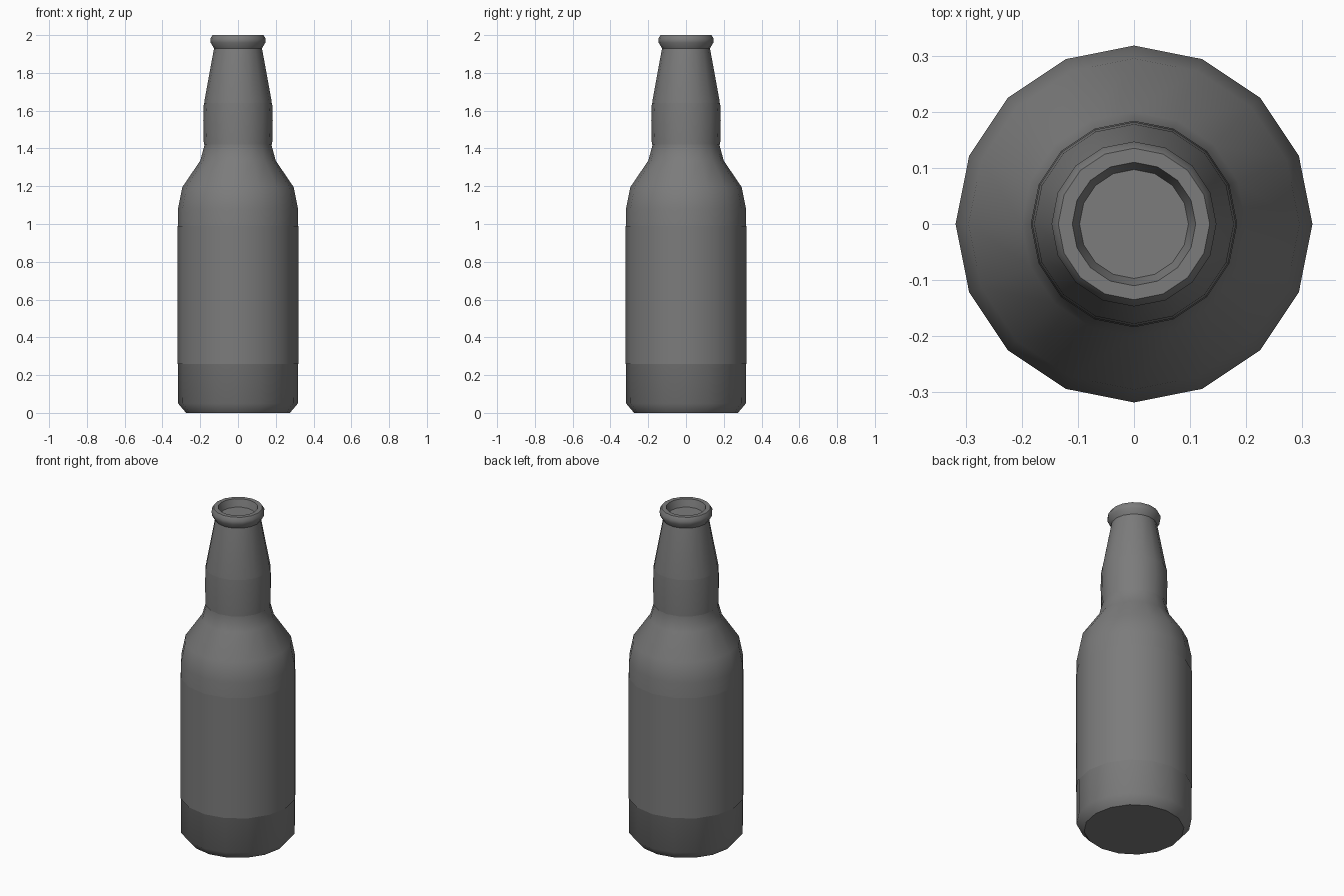
import bpy
import bmesh
from math import cos, sin, pi, radians

SIDES = 16

old = bpy.data.objects.get("Cube")
if old:
    bpy.data.objects.remove(old)

glass = bpy.data.materials.new("dark grey glass")
glass.use_nodes = True
COLOUR = (0.2, 0.2, 0.2, 1)
glass.diffuse_color = COLOUR
glass.node_tree.nodes["Principled BSDF"].inputs["Base Color"].default_value = COLOUR


def lathe(name, profile, cap_start=False, cap_end=False):
    """Spin (radius, height) points around z into a faceted shell."""
    bm = bmesh.new()
    rings = [[bm.verts.new((r * cos(2 * pi * i / SIDES), r * sin(2 * pi * i / SIDES), z))
              for i in range(SIDES)] for r, z in profile]
    for low, high in zip(rings, rings[1:]):
        for i in range(SIDES):
            j = (i + 1) % SIDES
            bm.faces.new((low[i], low[j], high[j], high[i]))
    if cap_start:
        bm.faces.new(rings[0][::-1])
    if cap_end:
        bm.faces.new(rings[-1])
    mesh = bpy.data.meshes.new(name)
    bm.to_mesh(mesh)
    bm.free()
    mesh.materials.append(glass)
    obj = bpy.data.objects.new(name, mesh)
    bpy.context.collection.objects.link(obj)
    bpy.ops.object.select_all(action="DESELECT")
    obj.select_set(True)
    bpy.context.view_layer.objects.active = obj
    bpy.ops.object.shade_smooth_by_angle(angle=radians(40))
    return obj


# Bottle: base, body, shoulder, neck, rolled lip and recessed mouth
lathe("bottle", [
    (0.275, 0.0), (0.317, 0.05), (0.318, 1.08), (0.295, 1.195),
    (0.2, 1.335), (0.178, 1.415), (0.181, 1.55), (0.178, 1.65),
    (0.127, 1.93), (0.145, 1.96), (0.147, 1.98), (0.135, 2.0),
    (0.11, 2.0), (0.097, 1.955),
], cap_start=True, cap_end=True)

# Paper labels wrapped just outside the glass
lathe("body_label", [(0.321, 0.26), (0.321, 0.99)])
lathe("neck_label", [(0.181, 1.42), (0.184, 1.55), (0.181, 1.64)])
